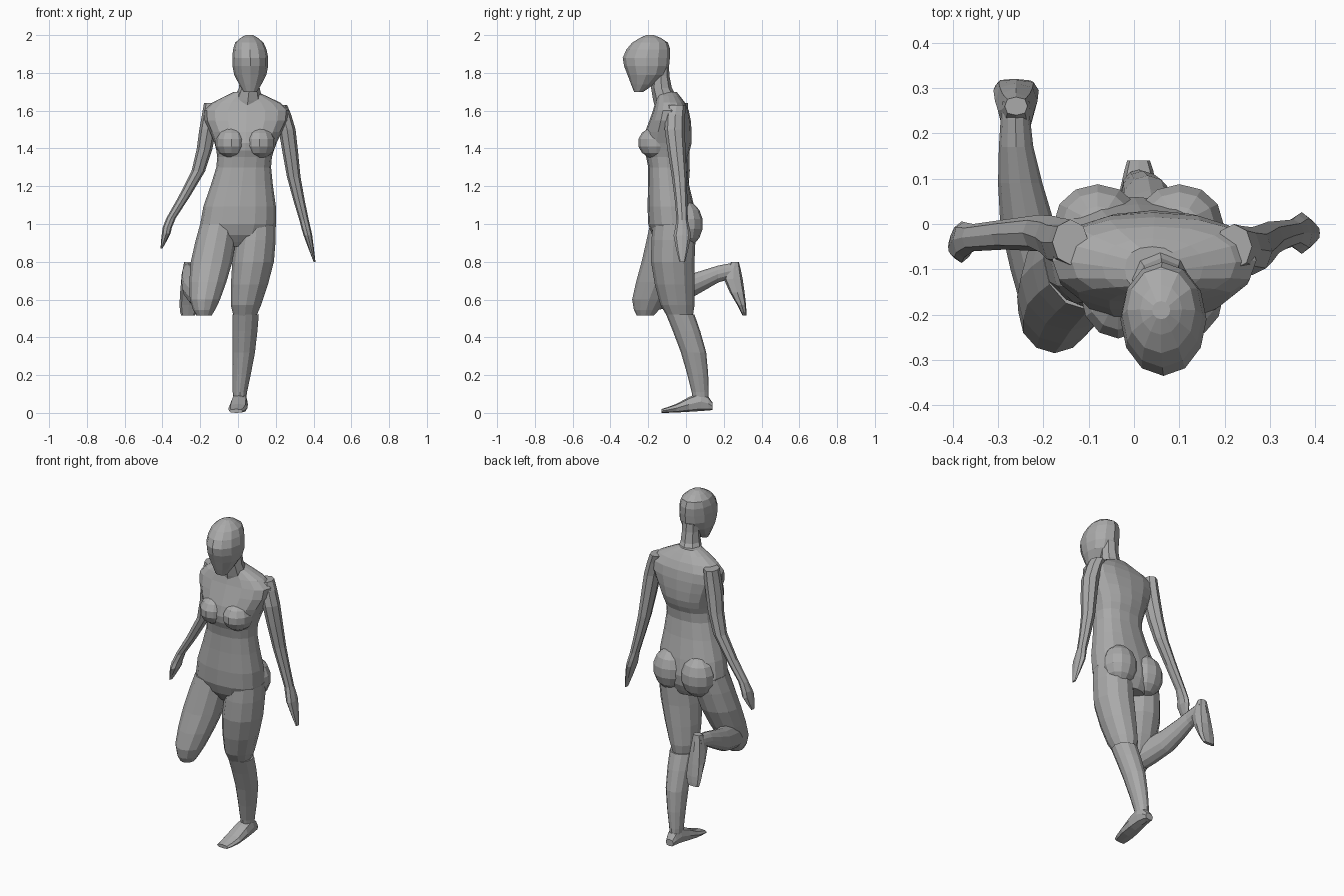
import bpy
import bmesh
from math import cos, sin, tau, copysign
from mathutils import Matrix, Vector

default_cube = bpy.data.objects.get("Cube")
if default_cube:
    bpy.data.objects.remove(default_cube, do_unlink=True)

# One plain clay colour for the whole figure
clay = bpy.data.materials.new("clay grey")
clay.use_nodes = True
clay.diffuse_color = (.4, .4, .4, 1)
shader = clay.node_tree.nodes["Principled BSDF"]
shader.inputs["Base Color"].default_value = clay.diffuse_color
shader.inputs["Roughness"].default_value = .8


def finish(name, bm):
    """Turn a bmesh into a named, flat shaded object."""
    bmesh.ops.recalc_face_normals(bm, faces=bm.faces)
    mesh = bpy.data.meshes.new(name)
    bm.to_mesh(mesh)
    bm.free()
    mesh.materials.append(clay)
    part = bpy.data.objects.new(name, mesh)
    bpy.context.collection.objects.link(part)


def smooth_path(stations, steps):
    """Pass a smooth curve through the stations, sizes included."""
    last = len(stations) - 1
    slopes = [(stations[min(i + 1, last)] - stations[max(i - 1, 0)]) / 2
              for i in range(last + 1)]
    path = []
    for i in range(last):
        start, end = stations[i], stations[i + 1]
        for step in range(steps):
            t = step / steps
            ease = t * t * (3 - 2 * t)
            bend = slopes[i] * (1 - t) - slopes[i + 1] * t
            path.append(start + (end - start) * ease + bend * (t * (1 - t)))
    return path + [stations[last]]


def loft(name, centres, widths, depths, sides=8, steps=2, roundness=1, lying=False):
    """Skin oval sections along a path of centres. Widths and depths are half
    sizes. Sections are level, or upright when the part is lying along y."""
    stations = [Vector((*centre, width, depth))
                for centre, width, depth in zip(centres, widths, depths)]
    bm = bmesh.new()
    rings = []
    for x, y, z, width, depth in smooth_path(stations, steps):
        ring = []
        for side in range(sides):
            c, s = cos(tau * side / sides), sin(tau * side / sides)
            across = width * copysign(abs(c) ** roundness, c)
            along = depth * copysign(abs(s) ** roundness, s)
            offset = (across, 0, along) if lying else (across, along, 0)
            ring.append(bm.verts.new(Vector((x, y, z)) + Vector(offset)))
        rings.append(ring)
    for lower, upper in zip(rings, rings[1:]):
        for side in range(sides):
            after = (side + 1) % sides
            bm.faces.new((lower[side], lower[after], upper[after], upper[side]))
    bm.faces.new(rings[0])
    bm.faces.new(rings[-1])
    finish(name, bm)


def ellipsoid(name, centre, radii):
    """Low-poly rounded mass that swells out of the torso."""
    bm = bmesh.new()
    shape = Matrix.Translation(centre) @ Matrix.Diagonal((*radii, 1))
    bmesh.ops.create_uvsphere(bm, u_segments=12, v_segments=7, radius=1, matrix=shape)
    finish(name, bm)


# Torso through crotch, hips, waist, chest, shoulders and neck base
crotch, hips, waist = (0, -.05, .88), (0, -.07, 1), (.03, -.1, 1.3)
chest, shoulders, nape = (.04, -.1, 1.43), (.045, -.08, 1.6), (.04, -.1, 1.7)
loft("torso", (crotch, hips, waist, chest, shoulders, nape),
     widths=(.08, .2, .145, .165, .225, .06),
     depths=(.08, .13, .1, .13, .095, .05),
     sides=16, steps=3, roundness=.85)

for side, chest_x, seat_x in (("right", -.035, -.08), ("left", .115, .1)):
    ellipsoid(side + "_breast", (chest_x, -.155, 1.43), (.085, .1, .085))
    ellipsoid(side + "_buttock", (seat_x, 0, 1), (.1, .09, .12))

# Neck and head
loft("neck", (shoulders, (.06, -.13, 1.72), (.06, -.13, 1.83)),
     widths=(.1, .055, .05), depths=(.08, .055, .04))
chin, jaw, brow = (.065, -.25, 1.7), (.065, -.21, 1.79), (.065, -.21, 1.88)
crown, head_top = (.06, -.19, 1.96), (.06, -.19, 2)
loft("head", (chin, jaw, brow, crown, head_top),
     widths=(.035, .085, .095, .075, .02),
     depths=(.025, .1, .125, .095, .02), sides=12)

# Arms share their girths from shoulder to fingertips
arm_paths = {
    "right_arm": ((-.14, -.04, 1.64), (-.16, -.04, 1.5), (-.21, -.02, 1.28),
                  (-.355, -.03, 1.03), (-.38, -.04, .95), (-.405, -.05, .87)),
    "left_arm": ((.22, -.05, 1.63), (.26, -.06, 1.5), (.295, -.035, 1.25),
                 (.35, -.02, 1.02), (.37, -.02, .94), (.405, -.02, .8)),
}
for name, path in arm_paths.items():
    loft(name, path, widths=(.04, .045, .036, .025, .023, .005),
         depths=(.05, .053, .04, .03, .046, .015))

# Thighs: the left stands, the right swings forward
thigh_paths = {
    "right_thigh": ((-.1, -.075, 1), (-.14, -.12, .8), (-.175, -.195, .6), (-.18, -.215, .515)),
    "left_thigh": ((.1, -.06, 1), (.08, -.07, .8), (.042, -.045, .57), (.035, -.02, .47)),
}
for name, path in thigh_paths.items():
    loft(name, path, widths=(.1, .11, .08, .04), depths=(.115, .115, .09, .045), sides=12)

# Shins: the right one is folded back and lies along y
shin_paths = {
    "right_shin": ((-.18, -.18, .61), (-.235, 0, .66), (-.26, .17, .735), (-.26, .27, .755)),
    "left_shin": ((.04, -.03, .52), (.03, .04, .32), (.01, .075, .11), (.01, .08, .04)),
}
for name, path in shin_paths.items():
    loft(name, path, widths=(.07, .06, .038, .03), depths=(.075, .067, .045, .04),
         sides=12, lying=name.startswith("right"))

# Feet from heel to toes: the left is planted, the right hangs with its sole rearward
foot_paths = {
    "right_foot": ((-.26, .26, .8), (-.26, .25, .71), (-.26, .295, .57), (-.265, .31, .515)),
    "left_foot": ((.01, .14, .035), (.01, .08, .06), (0, -.05, .025), (-.01, -.13, .01)),
}
for name, path in foot_paths.items():
    loft(name, path, widths=(.025, .04, .05, .036), depths=(.02, .05, .023, .01),
         roundness=.75, lying=name.startswith("left"))
